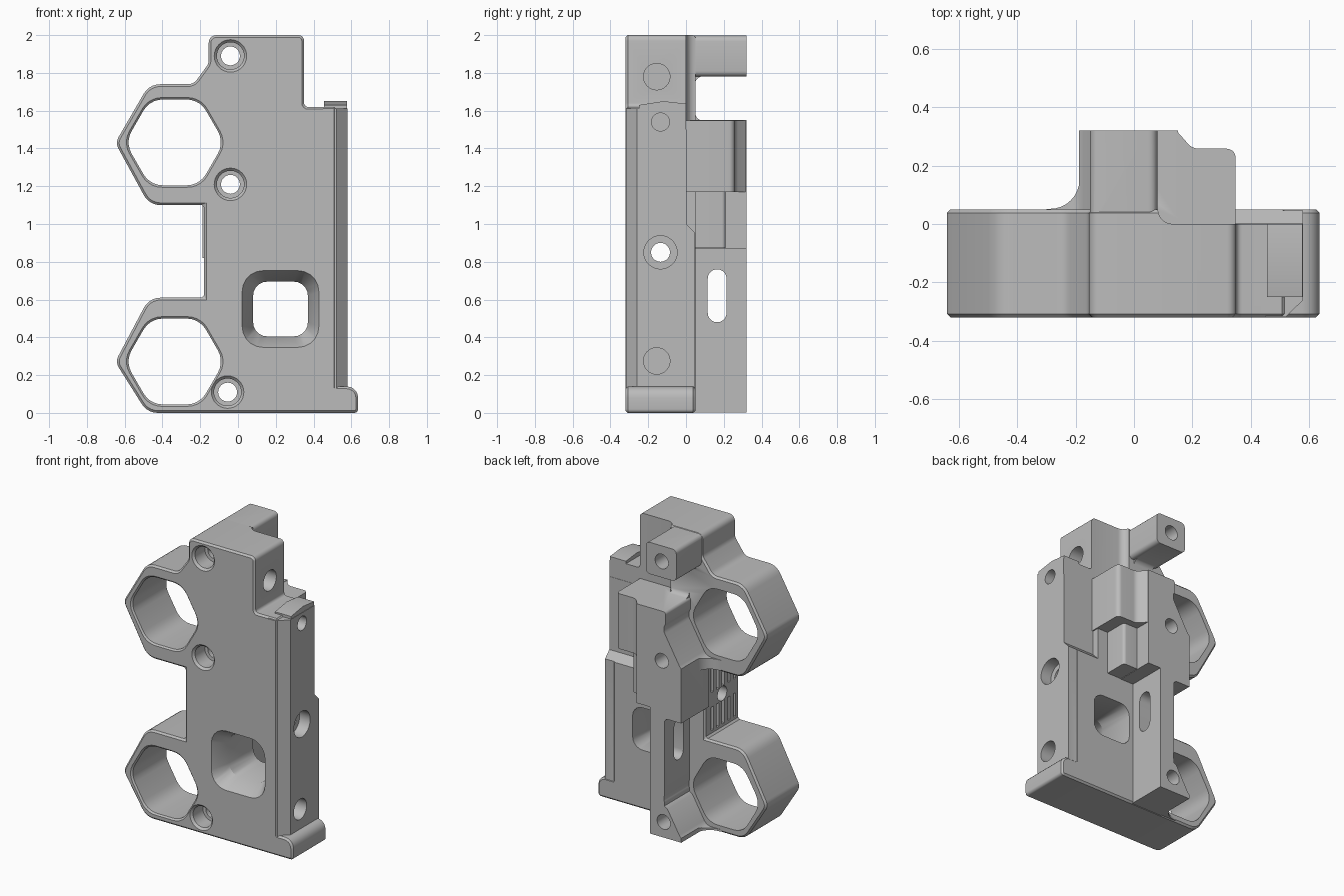
import bpy, bmesh, math
from mathutils import Vector

if "Cube" in bpy.data.objects:
    bpy.data.objects.remove(bpy.data.objects["Cube"])

grey = bpy.data.materials.new("plain grey")
grey.diffuse_color = (0.5, 0.5, 0.5, 1)
grey.use_nodes = True
grey.node_tree.nodes["Principled BSDF"].inputs["Base Color"].default_value = grey.diffuse_color


def rounded(pts, seg=5):
    """Round polygon corners; each point is (a, b, radius)."""
    out = []
    for i, (a, b, r) in enumerate(pts):
        p = Vector((a, b))
        u = (Vector(pts[i - 1][:2]) - p).normalized()
        v = (Vector(pts[(i + 1) % len(pts)][:2]) - p).normalized()
        if r <= 0:
            out.append(p)
            continue
        half = u.angle(v) / 2
        c = p + (u + v).normalized() * (r / math.sin(half))
        s = p + u * (r / math.tan(half)) - c
        e = p + v * (r / math.tan(half)) - c
        a0, a1 = math.atan2(s.y, s.x), math.atan2(e.y, e.x)
        d = (a1 - a0 + math.pi) % (2 * math.pi) - math.pi
        out += [c + r * Vector((math.cos(a0 + d * k / seg), math.sin(a0 + d * k / seg)))
                for k in range(seg + 1)]
    return out


def loft(name, rings, bevel=0, seg=1, angle=50):
    """Skin between matching closed rings of 3D points and cap both ends."""
    bm = bmesh.new()
    vs = [[bm.verts.new(p) for p in ring] for ring in rings]
    n = len(vs[0])
    for a, b in zip(vs, vs[1:]):
        for i in range(n):
            bm.faces.new((a[i], a[(i + 1) % n], b[(i + 1) % n], b[i]))
    bm.faces.new(vs[0][::-1])
    bm.faces.new(vs[-1])
    bmesh.ops.recalc_face_normals(bm, faces=bm.faces)
    me = bpy.data.meshes.new(name)
    bm.to_mesh(me)
    bm.free()
    me.materials.append(grey)
    ob = bpy.data.objects.new(name, me)
    bpy.context.collection.objects.link(ob)
    if bevel:
        m = ob.modifiers.new("bevel", 'BEVEL')
        m.width, m.segments, m.angle_limit = bevel, seg, math.radians(angle)
        apply(ob, m)
    return ob


def apply(ob, m):
    bpy.context.view_layer.objects.active = ob
    bpy.ops.object.modifier_apply(modifier=m.name)


def along_y(name, pts, y0, y1, **kw):
    return loft(name, [[(p[0], y, p[1]) for p in pts] for y in (y0, y1)], **kw)


def along_x(name, pts, x0, x1, **kw):
    return loft(name, [[(x, p[0], p[1]) for p in pts] for x in (x0, x1)], **kw)


def along_z(name, pts, z0, z1, **kw):
    return loft(name, [[(p[0], p[1], z) for p in pts] for z in (z0, z1)], **kw)


def rect(a0, a1, b0, b1, r=0.0):
    return rounded([(a0, b0, r), (a1, b0, r), (a1, b1, r), (a0, b1, r)])


def circle(a, b, r, n=32):
    return [(a + r * math.cos(2 * math.pi * i / n), b + r * math.sin(2 * math.pi * i / n))
            for i in range(n)]


def hexagon(cx, cz, flat, r):
    R = flat / math.sqrt(3)
    return rounded([(cx + R * math.cos(i * math.pi / 3), cz + R * math.sin(i * math.pi / 3), r)
                    for i in range(6)])


def combine(ob, other, op):
    m = ob.modifiers.new("bool", 'BOOLEAN')
    m.operation, m.object, m.solver = op, other, 'EXACT'
    apply(ob, m)
    bpy.data.objects.remove(other)


def cut(ob, *others):
    for o in others:
        combine(ob, o, 'DIFFERENCE')


def add(ob, *others):
    for o in others:
        combine(ob, o, 'UNION')


# Main plate with foot and two tube clamps on its left side
body = along_y("bracket_body", rounded([
    (-.48, 0, .1), (.636, 0, .02), (.636, .14, .06), (.52, .14, 0), (.52, 1.62, 0), (.35, 1.62, .02),
    (.35, 2, .03), (-.155, 2, .04), (-.155, 1.85, .06), (-.235, 1.74, .06), (-.47, 1.74, .1),
    (-.65, 1.43, .06), (-.47, 1.10, .1), (-.18, 1.10, 0), (-.18, .61, 0), (-.47, .61, .1),
    (-.65, .27, .06)]), -.32, .05, bevel=.012)

# Upper arm reaching back, with a fillet underneath
add(body, along_y("arm", rect(-.151, .08, 1.78, 1.997, .03), -.1, .32),
    along_x("arm_fillet", rounded([(0, 1.85, 0), (.11, 1.85, 0), (.11, 1.783, 0),
            (.047, 1.783, .045), (.047, 1.70, 0), (0, 1.70, 0)]), -.11, .04))

# Right rail with chamfered front edge and a lip on top
add(body,
    along_z("rail", [(.45, -.318), (.521, -.318), (.58, -.26), (.58, .047), (.45, .047)], .06, 1.612),
    along_x("rail_lip", [(-.25, 1.56), (.02, 1.56), (.02, 1.635), (-.12, 1.65), (-.25, 1.63)], .455, .577))

# Step the upper back of the plate inward
cut(body,
    along_x("back_step", [(.002, 1.0), (.06, .94), (.2, .94), (.2, 1.8), (.002, 1.8)], .34, .8),
    along_z("top_step", rounded([(.082, 0, .05), (.8, 0, 0), (.8, .4, 0), (.082, .4, 0)]), 1.5, 2.2))

# Rear spine: narrow below, widening to the right higher up, recessed on the left
spine = along_y("spine", rounded([
    (-.188, .003, 0), (.05, .003, 0), (.05, .87, 0), (.15, .87, 0), (.15, 1.55, 0), (-.07, 1.55, .02),
    (-.07, 1.44, .03), (-.188, 1.33, 0), (-.188, .82, 0), (-.06, .82, .03), (-.06, .22, 0),
    (-.188, .14, 0)]), .02, .32)
add(spine, along_x("spine_fillet", rounded([(.022, 1.45, 0), (.12, 1.45, 0), (.12, 1.547, 0),
                   (.047, 1.547, .045), (.047, 1.63, 0), (.022, 1.63, 0)]), -.06, .07))

# Flares joining spine and clamps
for z0, z1 in ((.006, .12), (1.108, 1.30)):
    add(spine, along_z("flare", rounded([(-.30, .025, 0), (-.30, .052, 0), (-.187, .052, .10),
        (-.187, .16, 0), (-.15, .17, 0), (-.15, .025, 0)], 8), z0, z1))
cut(spine,
    along_y("clearance_low", hexagon(-.335, .27, .50, .06), 0, .5),
    along_y("clearance_high", hexagon(-.335, 1.43, .50, .06), 0, .5))

# Stepped housing beside the spine
add(body, spine,
    along_z("housing_upper", rounded([(.05, -.1, 0), (.348, -.1, 0), (.348, .258, .03),
            (.20, .258, .05), (.148, .317, 0), (.05, .317, 0)]), 1.17, 1.548),
    along_z("housing_lower", rect(.01, .26, -.05, .21, .02), .873, 1.3))


# Hexagonal tube holes with chamfered front edge
for cz in (.272, 1.432):
    cut(body, loft("tube_hole", [[(p[0], y, p[1]) for p in hexagon(-.335, cz, f, .12)] for y, f in
                   ((-.4, .475), (-.32, .475), (-.31, .455), (.34, .455))]))

# Counterbored screw holes from the front
for x, z in ((-.04, 1.89), (-.04, 1.21), (-.055, .11)):
    cut(body, loft("screw_hole", [[(p[0], y, p[1]) for p in circle(x, z, r)] for y, r in
                   ((-.4, .086), (-.32, .086), (-.305, .072), (-.2, .072), (-.199, .05), (.34, .05))]))

# Window with sloping front edge
def window(d, r):
    return rect(.08 - d, .37 + d, .405 - d, .695 + d, r)


cut(body, loft("window", [[(p[0], y, p[1]) for p in window(d, r)] for y, d, r in
               ((-.4, .058, .11), (-.32, .058, .11), (-.21, 0, .075), (.2, 0, .075))]))

# Holes through and into the right side
cut(body,
    along_x("cross_hole", circle(-.135, .85, .05), -.5, .8),
    along_x("cross_bore", circle(-.135, .85, .088), .50, .8),
    along_x("top_side_hole", circle(-.155, 1.78, .07), .15, .8),
    along_x("rail_hole", circle(-.135, 1.54, .048), .40, .8),
    along_x("low_side_hole", circle(-.155, .275, .07), .47, .8),
    along_x("spine_slot", rect(.115, .215, .48, .76, .049), -.4, .2))

# Grip grooves on the left face, in two rows
for i in range(5):
    y = -.28 + i * .06
    for z0, z1 in ((.64, .80), (.90, 1.07)):
        cut(body, along_x("groove", rect(y, y + .025, z0, z1), -.3, -.155))

# Smooth rounded faces, keep corners crisp
bpy.ops.object.select_all(action='DESELECT')
body.select_set(True)
bpy.context.view_layer.objects.active = body
bpy.ops.object.shade_smooth_by_angle(angle=math.radians(30))
